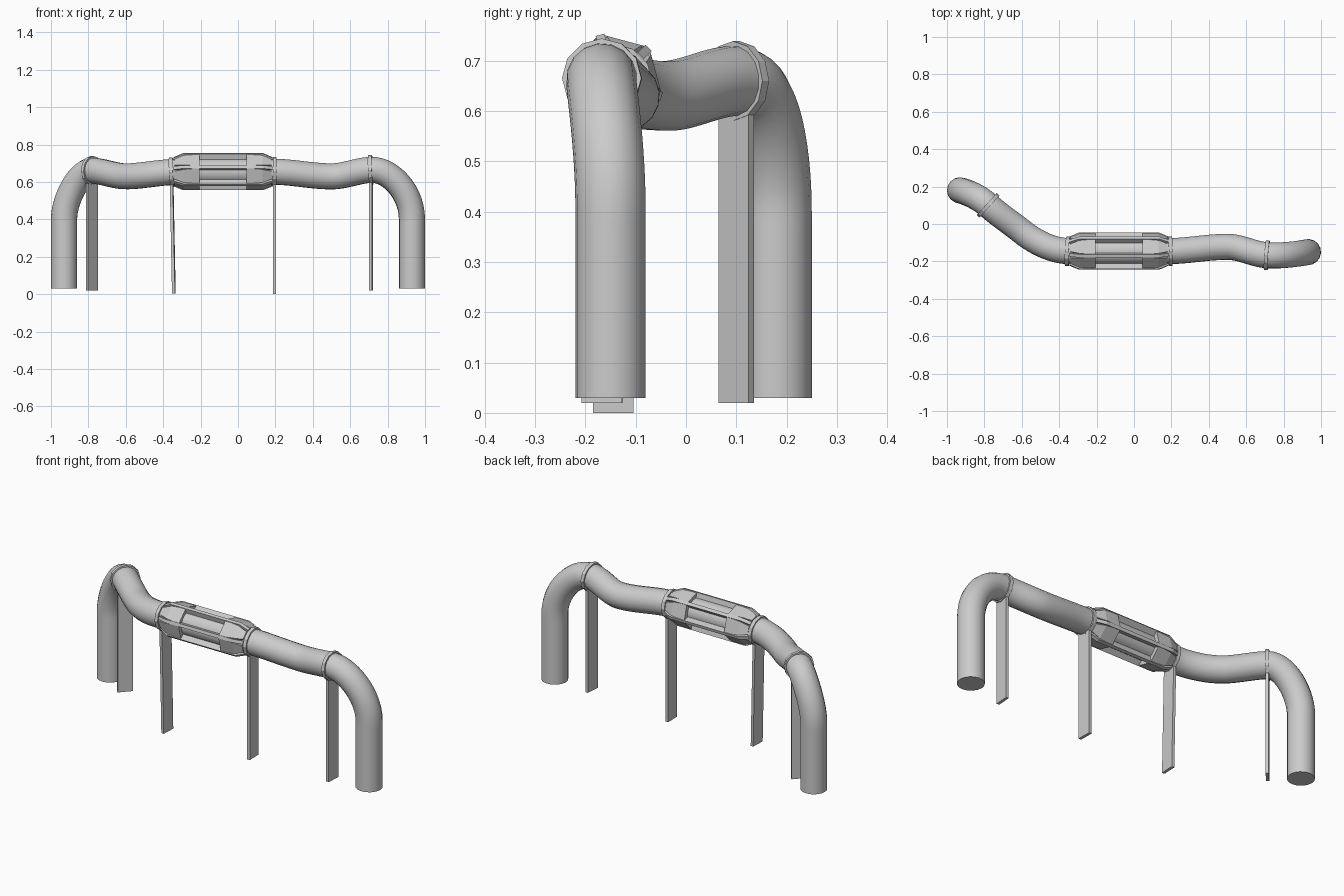
import bpy, bmesh, math
from mathutils import Vector

if "Cube" in bpy.data.objects:
    bpy.data.objects.remove(bpy.data.objects["Cube"])

grey = bpy.data.materials.new("grey_metal")
grey.use_nodes = True
grey.diffuse_color = (0.6, 0.6, 0.6, 1)
grey.node_tree.nodes["Principled BSDF"].inputs["Base Color"].default_value = (0.6, 0.6, 0.6, 1)


def finish(name, bm):
    bmesh.ops.recalc_face_normals(bm, faces=bm.faces)
    mesh = bpy.data.meshes.new(name)
    bm.to_mesh(mesh)
    bm.free()
    mesh.materials.append(grey)
    obj = bpy.data.objects.new(name, mesh)
    bpy.context.collection.objects.link(obj)
    return obj


def hull(name, points):
    """Convex solid around a few corner points."""
    bm = bmesh.new()
    for p in points:
        bm.verts.new(p)
    bmesh.ops.convex_hull(bm, input=bm.verts)
    bmesh.ops.dissolve_limit(bm, angle_limit=0.02, verts=bm.verts, edges=bm.edges)
    return finish(name, bm)


# Pipe: position, direction, handle length before, handle length after
path = [
    ((-0.93, 0.18, 0.03), (0, 0, 1), 0.1, 0.1),
    ((-0.93, 0.18, 0.40), (0, 0, 1), 0.1, 0.11),
    ((-0.78, 0.10, 0.66), (0.74, -0.67, 0), 0.09, 0.07),
    ((-0.60, -0.04, 0.63), (0.78, -0.62, 0), 0.07, 0.09),
    ((-0.355, -0.145, 0.653), (1, -0.05, 0.06), 0.09, 0.1),
    ((0.195, -0.145, 0.655), (1, 0.02, -0.02), 0.1, 0.1),
    ((0.50, -0.122, 0.63), (1, 0, 0), 0.1, 0.07),
    ((0.71, -0.167, 0.665), (1, -0.07, 0.05), 0.07, 0.1),
    ((0.93, -0.15, 0.40), (0, 0, -1), 0.15, 0.1),
    ((0.93, -0.15, 0.03), (0, 0, -1), 0.1, 0.1),
]
curve = bpy.data.curves.new("pipe_path", "CURVE")
curve.dimensions = "3D"
curve.resolution_u = 14
curve.bevel_depth = 0.07
curve.bevel_resolution = 6
curve.use_fill_caps = True
spline = curve.splines.new("BEZIER")
spline.bezier_points.add(len(path) - 1)
for bp, (pos, direction, before, after) in zip(spline.bezier_points, path):
    p, d = Vector(pos), Vector(direction).normalized()
    bp.handle_left_type = bp.handle_right_type = "FREE"
    bp.co, bp.handle_left, bp.handle_right = p, p - d * before, p + d * after
pipe_curve = bpy.data.objects.new("pipe_path", curve)
bpy.context.collection.objects.link(pipe_curve)
mesh = bpy.data.meshes.new_from_object(pipe_curve.evaluated_get(bpy.context.evaluated_depsgraph_get()))
bpy.data.objects.remove(pipe_curve)
mesh.materials.clear()
mesh.materials.append(grey)
pipe = bpy.data.objects.new("pipe", mesh)
bpy.context.collection.objects.link(pipe)
bpy.ops.object.select_all(action="DESELECT")
bpy.context.view_layer.objects.active = pipe
pipe.select_set(True)
bpy.ops.object.shade_smooth_by_angle(angle=math.radians(40))

# Collars, each on a flat support post: path index, foot height, foot shift in x
for number, (i, foot, shift) in enumerate([(2, 0.02, 0), (4, 0.005, 0.012), (5, 0, 0), (7, 0.02, 0)], 1):
    centre, along = Vector(path[i][0]), Vector(path[i][1]).normalized()
    bm = bmesh.new()
    bmesh.ops.create_cone(bm, cap_ends=True, segments=12, radius1=0.079, radius2=0.079, depth=0.02)
    bmesh.ops.rotate(bm, verts=bm.verts, matrix=along.to_track_quat("Z", "Y").to_matrix())
    bmesh.ops.translate(bm, verts=bm.verts, vec=centre)
    finish(f"collar_{number}", bm)

    flat = Vector((along.x, along.y, 0)).normalized()
    side = Vector((-flat.y, flat.x, 0))
    corners = []
    for z, dx in ((foot, shift), (centre.z - 0.05, 0)):
        middle = Vector((centre.x + dx, centre.y, z))
        corners += [middle + flat * a * 0.008 + side * b * 0.04 for a in (-1, 1) for b in (-1, 1)]
    hull(f"support_post_{number}", corners)

# Central coupling: six long fins with blocks filling the gaps at both ends
MID = Vector((-0.08, -0.145, 0.655))


def polar(angle, x, radius, across):
    out = Vector((0, math.cos(angle), math.sin(angle)))
    tangent = Vector((0, -out.z, out.y))
    return MID + Vector((x, 0, 0)) + out * radius + tangent * across


for k in range(6):
    angle = math.radians(45 + 60 * k)
    profile = [(0.265, 0.06), (0.265, 0.078), (0.215, 0.1)]
    hull(f"coupling_fin_{k + 1}",
         [polar(angle, s * x, r, w) for s in (-1, 1) for x, r in profile for w in (-0.009, 0.009)])
    gap = angle - math.radians(30)
    for end, s in (("right", -1), ("left", 1)):
        sections = [(0.125, 0.088, 0.044), (0.21, 0.088, 0.036), (0.26, 0.073, 0.022)]
        hull(f"coupling_block_{end}_{k + 1}",
             [polar(gap, s * x, r, t * w) for x, top, w in sections for r in (0.05, top) for t in (-1, 1)])
